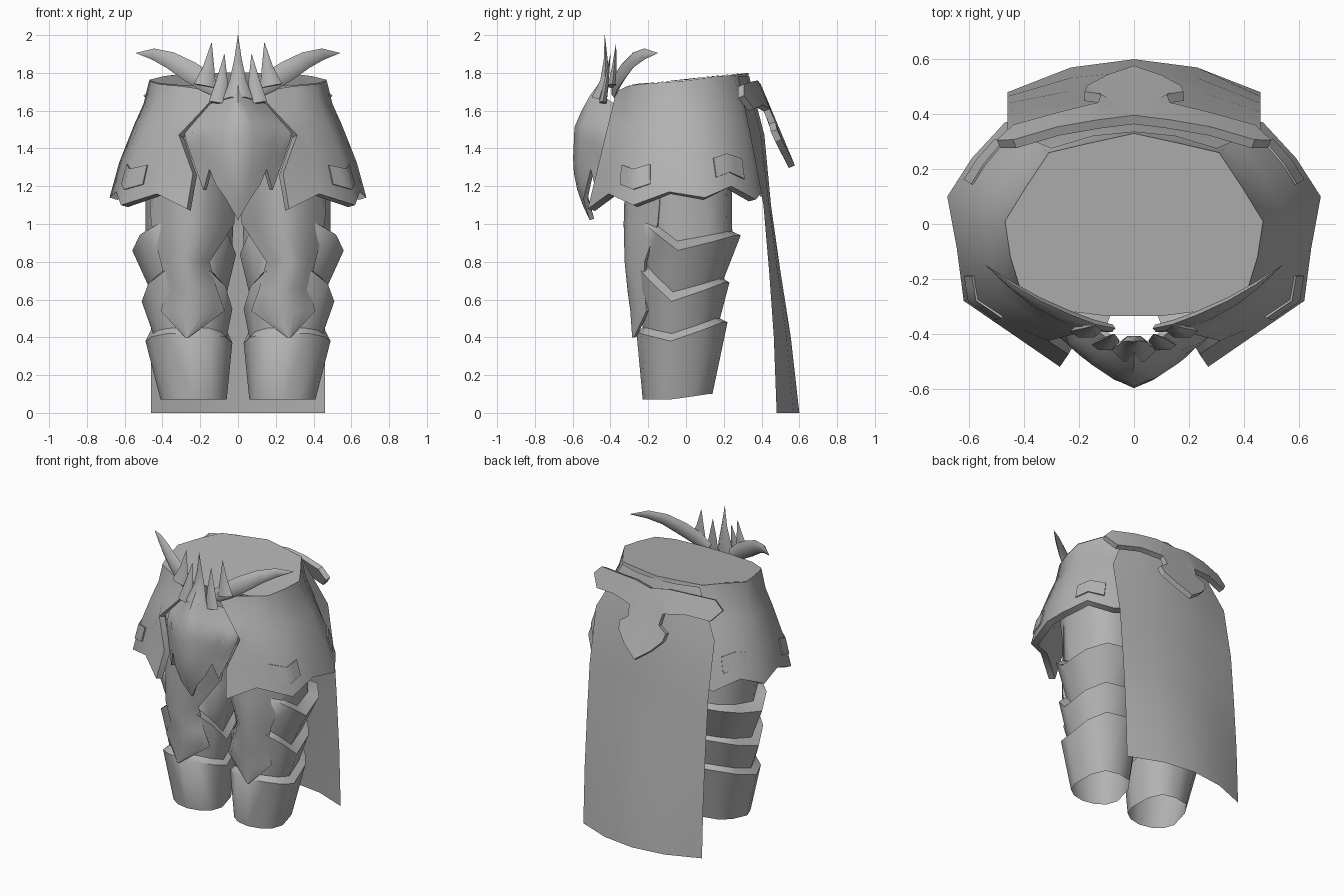
import bpy, bmesh, math
from mathutils import Vector

if "Cube" in bpy.data.objects:
    bpy.data.objects.remove(bpy.data.objects["Cube"])

steel = bpy.data.materials.new("grey steel")
steel.diffuse_color = (0.45, 0.45, 0.45, 1)
steel.use_nodes = True
steel.node_tree.nodes["Principled BSDF"].inputs["Base Color"].default_value = steel.diffuse_color


def lerp(a, b, t):
    return a + (b - a) * t


def curve(table, z):
    """Piecewise linear lookup in (z, value) pairs sorted from high to low z."""
    for (z0, a), (z1, b) in zip(table, table[1:]):
        if z >= z1:
            return lerp(a, b, min(1, max(0, (z0 - z) / (z0 - z1))))
    return table[-1][1]


def build(name, verts, faces, mirror=False, thick=0, angle=40, fix=False):
    me = bpy.data.meshes.new(name)
    me.from_pydata([tuple(v) for v in verts], [], faces)
    bm = bmesh.new()
    bm.from_mesh(me)
    bmesh.ops.remove_doubles(bm, verts=bm.verts, dist=0.0005)
    if fix:
        bmesh.ops.recalc_face_normals(bm, faces=bm.faces)
    bm.to_mesh(me)
    bm.free()
    me.materials.append(steel)
    ob = bpy.data.objects.new(name, me)
    bpy.context.collection.objects.link(ob)
    if mirror:
        ob.modifiers.new("mirror", 'MIRROR')
    if thick:
        s = ob.modifiers.new("thickness", 'SOLIDIFY')
        s.thickness, s.offset = thick, -1
    bpy.ops.object.select_all(action='DESELECT')
    ob.select_set(True)
    bpy.context.view_layer.objects.active = ob
    if ob.modifiers:  # apply first so that the rims stay sharp
        bpy.ops.object.convert(target='MESH')
    if angle:
        bpy.ops.object.shade_smooth_by_angle(angle=math.radians(angle))
    return ob


def sheet(name, cols, **kw):
    """Surface from columns of points, each column running downward."""
    n = len(cols[0])
    faces = [(u * n + v, u * n + v + 1, (u + 1) * n + v + 1, (u + 1) * n + v)
             for u in range(len(cols) - 1) for v in range(n - 1)]
    return build(name, [p for c in cols for p in c], faces, **kw)


def loft(name, rings, caps=True, **kw):
    """Tube through rings, optionally capped at both ends."""
    n = len(rings[0])
    faces = [(r * n + i, r * n + (i + 1) % n, (r + 1) * n + (i + 1) % n, (r + 1) * n + i)
             for r in range(len(rings) - 1) for i in range(n)]
    if caps:
        faces += [tuple(range(n)), tuple(range((len(rings) - 1) * n, len(rings) * n))]
    return build(name, [p for r in rings for p in r], faces, fix=True, **kw)


def spike(name, path, radii, flat=0.45, **kw):
    """Tapered flattened sweep along a path."""
    pts = [Vector(p) for p in path]
    rings = []
    for i, p in enumerate(pts):
        t = (pts[min(i + 1, len(pts) - 1)] - pts[max(i - 1, 0)]).normalized()
        side = Vector((0, 1, 0))
        side = (side - t * side.dot(t)).normalized()
        n = t.cross(side)
        rings.append([p + (n * math.cos(a) + side * math.sin(a) * flat) * radii[i]
                      for a in (math.tau * k / 6 for k in range(6))])
    return loft(name, rings, **kw)


# Skirt: flared half shell, top and bottom points from front edge to back
TOP = [(.10, -.37, 1.70), (.30, -.31, 1.73), (.41, -.25, 1.74), (.45, -.12, 1.75),
       (.47, .01, 1.76), (.39, .14, 1.78), (.31, .26, 1.79), (.16, .295, 1.795), (0, .33, 1.80)]
BOT = [(.27, -.52, 1.08), (.43, -.41, 1.16), (.62, -.28, 1.10), (.645, -.09, 1.17),
       (.68, .10, 1.14), (.59, .24, 1.20), (.47, .37, 1.13), (.25, .42, 1.19), (0, .44, 1.15)]
EDGE = [(0, 0), (-.2, .08), (-.37, .15), (-.7, .02), (-1, 0)]
FLARE = [(0, 0), (-.2, -.012), (-.37, 0), (-.7, .012), (-1, 0)]


def skirt_point(u, v):
    i = min(int(u), len(TOP) - 2)
    f = u - i
    ends = []
    for k in (i, i + 1):
        p = Vector(TOP[k]).lerp(Vector(BOT[k]), v)
        if k == 0:
            p.x += curve(EDGE, -v)
        else:
            p += Vector((p.x, p.y, 0)).normalized() * curve(FLARE, -v)
        ends.append(p)
    return ends[0].lerp(ends[1], f)


ROWS = (0, .2, .37, .7, 1)
sheet("skirt", [[skirt_point(u, v) for v in ROWS] for u in range(len(TOP))],
      mirror=True, thick=.045, angle=50)

# Waist cover closing the top
rim = [(.10, -.335, 1.725)] + TOP[1:]
rim += [(-x, y, z) for x, y, z in reversed(rim[:-1])]
build("waist_cover", [(x, y, z + .003) for x, y, z in rim], [tuple(range(len(rim)))], angle=0)

# Thin plates near the skirt hem
for k, (a, b) in enumerate([(1.45, 2.5), (4.5, 5.6)]):
    cols = []
    for u in (a, (a + int(b)) / 2, int(b), (int(b) + b) / 2, b):
        cols.append([skirt_point(u, v) + Vector((*skirt_point(u, v).xy, 0)).normalized() * .008
                     for v in (.7, .78, .87)])
    sheet("hem_plate_%d" % k, cols, mirror=True, thick=.009)

# Front plate: ridged shield with fanged lower edge
WIDTH = [(1.76, .05), (1.65, .14), (1.48, .29), (1.28, .22), (1.0, .20)]
RIDGE = [(1.76, -.45), (1.65, -.53), (1.52, -.59), (1.3, -.60), (1.15, -.57), (1.02, -.51)]
RIM = [(1.76, -.37), (1.62, -.365), (1.48, -.40), (1.28, -.44), (1.0, -.48)]
HEM = [(0, 1.02), (-.3, 1.13), (-.55, 1.21), (-.68, 1.29), (-.86, 1.18), (-1, 1.31)]
cols = []
for t in (-1, -.86, -.68, -.55, -.3, 0, .3, .55, .68, .86, 1):
    col = []
    for r in range(10):
        z = lerp(1.76 - .13 * abs(t), curve(HEM, -abs(t)), r / 9)
        y = lerp(curve(RIDGE, z), curve(RIM, z), abs(t) ** 1.4)
        col.append((t * curve(WIDTH, z), y, z))
    cols.append(col)
sheet("front_plate", cols, thick=.025, angle=50)

# Crown spikes and sweeping horns above the front plate
spike("centre_spike", [(0, -.46, 1.66), (0, -.43, 1.76), (0, -.425, 1.87), (0, -.43, 2.0)],
      (.08, .045, .02, .001), flat=.6, angle=60)
spike("inner_spike", [(.105, -.44, 1.64), (.085, -.42, 1.76), (.072, -.40, 1.9)],
      (.05, .03, .001), mirror=True, angle=60)
spike("outer_spike", [(.175, -.39, 1.73), (.155, -.38, 1.83), (.14, -.37, 1.96)],
      (.06, .03, .001), mirror=True, angle=60)
spike("horn", [(.09, -.38, 1.70), (.17, -.365, 1.755), (.26, -.33, 1.81), (.36, -.28, 1.868),
               (.45, -.22, 1.9), (.54, -.15, 1.905)],
      (.04, .055, .055, .045, .03, .001), flat=.4, mirror=True, angle=60)

# Legs: stacked flared bands with chevron tops, open at the bottom
SECTION = [(1, -.28, 'o'), (.87, .45, 'ob'), (.55, .88, 'b'), (0, 1, 'b'), (-.55, .88, 'b'),
           (-.87, .45, 'ib'), (-1, -.28, 'i'), (-.85, -.7, 'if'), (-.5, -.95, 'f'),
           (0, -1.05, 'f'), (.5, -.95, 'f'), (.85, -.7, 'of')]


def leg_ring(x0, x1, y0, y1, o, b, i, f):
    z = {'o': o, 'b': b, 'i': i, 'f': f, 'ob': lerp(o, b, .6), 'ib': lerp(i, b, .6),
         'of': lerp(o, f, .6), 'if': lerp(i, f, .6)}
    return [((x0 + x1) / 2 + sx * (x1 - x0) / 2, (y0 + y1) / 2 + sy * (y1 - y0) / 2, z[k])
            for sx, sy, k in SECTION]


loft("leg", [
    leg_ring(.06, .41, -.22, .14, .07, .10, .07, .07),
    leg_ring(.03, .49, -.25, .22, .38, .48, .37, .42),
    leg_ring(.06, .45, -.22, .18, .42, .50, .40, .45),
    leg_ring(.03, .51, -.25, .23, .59, .69, .55, .75),
    leg_ring(.07, .46, -.22, .20, .64, .71, .59, .78),
    leg_ring(.01, .56, -.23, .29, .86, .94, .84, 1.0),
    leg_ring(.03, .49, -.21, .245, .91, .96, .88, 1.03),
    leg_ring(.01, .49, -.28, .24, 1.35, 1.35, 1.35, 1.35)], caps=False, mirror=True, angle=50)

# Thigh plate running down over the knee to a point: z, inner x, outer x, mid y, edge y
THIGH = [(1.35, .0, .48, -.32, -.12), (1.0, .02, .46, -.33, -.15), (.8, .15, .41, -.325, -.22),
         (.65, .11, .375, -.31, -.22), (.54, .07, .41, -.295, -.21), (.4, .26, .28, -.285, -.275)]
sheet("thigh_plate", [[(lerp(a, b, .5 + t / 2), lerp(m, e, abs(t) ** 1.9), z)
                       for z, a, b, m, e in THIGH] for t in (-1, -.7, -.35, 0, .35, .7, 1)],
      mirror=True, thick=.02, angle=50)

# Cape: curved cloth sheet: z, half width, centre y, edge y
CAPE = [(1.78, .30, .335, .275), (1.47, .46, .415, .34), (1.1, .46, .45, .41),
        (.75, .46, .50, .44), (.4, .46, .555, .465), (0, .46, .60, .48)]
sheet("cape", [[(t * w, lerp(c, e, t * t), z) for z, w, c, e in CAPE]
               for t in (1, .5, 0, -.5, -1)], angle=50)

# Back clasp: winged plate tilted over the cape
half = [(0, 1.74), (.13, 1.76), (.28, 1.755), (.44, 1.74), (.50, 1.68), (.44, 1.61), (.28, 1.63),
        (.13, 1.61), (.12, 1.54), (.18, 1.50), (.17, 1.45), (.10, 1.38), (0, 1.31)]
clasp = [(x, .375 + (1.79 - z) * .42 - .46 * x * x, z) for x, z in half]
strips = [(0, 12, 11, 10), (0, 10, 9, 8), (0, 8, 7, 1), (1, 7, 6, 2), (2, 6, 5, 3), (3, 5, 4)]
build("back_clasp", clasp, [tuple(reversed(f)) for f in strips], mirror=True, thick=.035, angle=30)
